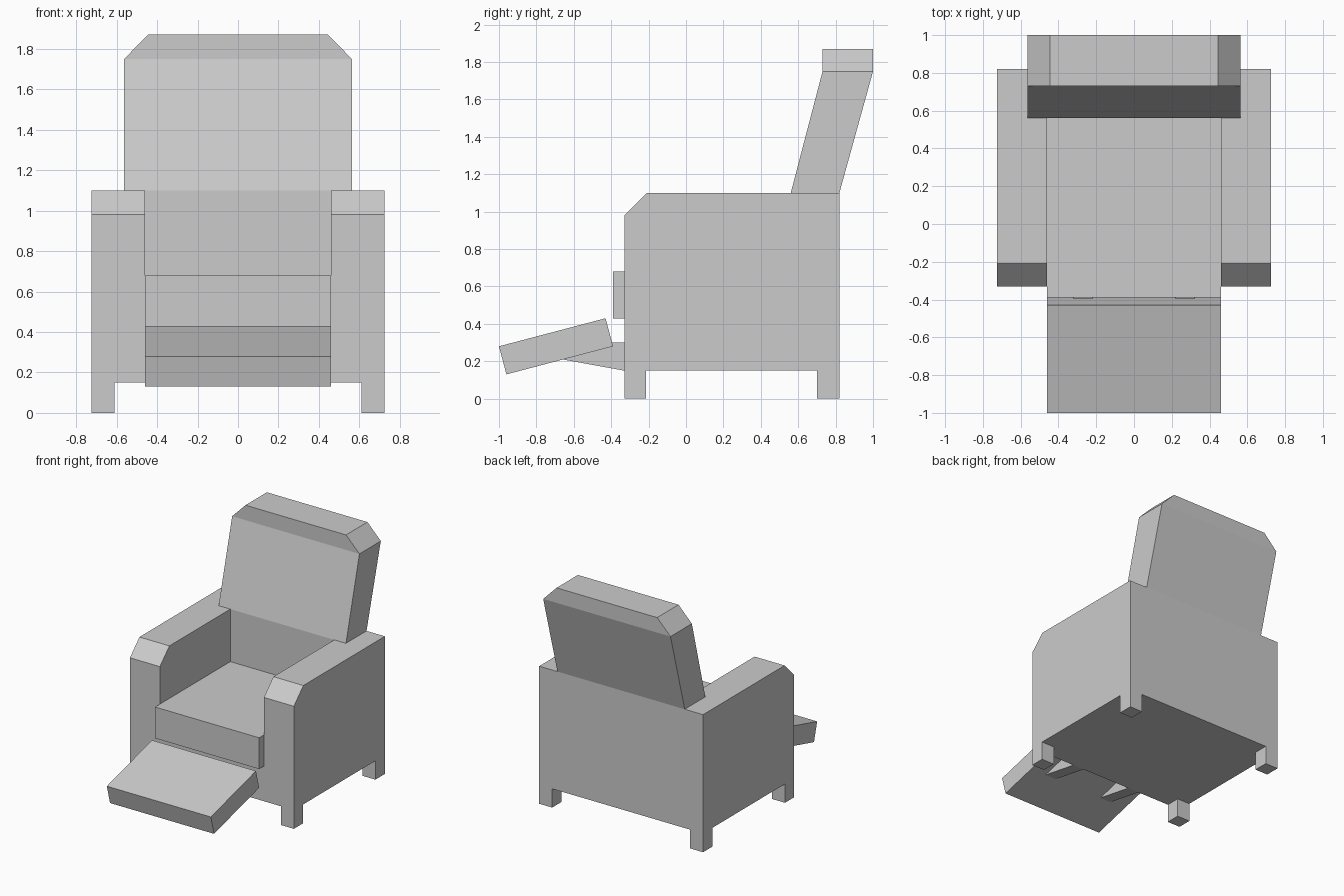
import bpy

if "Cube" in bpy.data.objects:
    bpy.data.objects.remove(bpy.data.objects["Cube"])

def make(name, verts, faces):
    mesh = bpy.data.meshes.new(name)
    mesh.from_pydata(verts, [], faces)
    obj = bpy.data.objects.new(name, mesh)
    bpy.context.collection.objects.link(obj)
    return obj

def extrude_x(name, profile, x0, x1):
    """Extrude a (y, z) profile, listed counter-clockwise seen from +x."""
    n = len(profile)
    verts = [(x, y, z) for x in (x0, x1) for y, z in profile]
    faces = [tuple(reversed(range(n))), tuple(range(n, 2 * n))]
    faces += [(i, (i + 1) % n, n + (i + 1) % n, n + i) for i in range(n)]
    return make(name, verts, faces)

def box(name, x0, x1, y0, y1, z0, z1):
    return extrude_x(name, [(y0, z0), (y1, z0), (y1, z1), (y0, z1)], x0, x1)

W = 0.725    # half width of the body
S = 0.46     # half width of the seat

# Body: chamfered side profile with the seat space cut out between the arms
body = extrude_x("body_with_arms", [(-0.33, 0.15), (0.82, 0.15), (0.82, 1.10),
                                    (-0.21, 1.10), (-0.33, 0.98)], -W, W)
cutter = box("seat_space_cutter", -S, S, -0.6, 0.56, 0.43, 1.3)
cutter.hide_render = True
cut = body.modifiers.new("seat_space", "BOOLEAN")
cut.operation, cut.solver, cut.object = "DIFFERENCE", "EXACT", cutter
bpy.context.view_layer.objects.active = body
bpy.ops.object.modifier_apply(modifier=cut.name)
bpy.data.objects.remove(cutter)

# Seat cushion, standing slightly proud of the front
box("seat", -S, S, -0.39, 0.56, 0.43, 0.68)

# Legs at the four corners and footrest brackets, mirrored left and right
for side, s in (("left", -1), ("right", 1)):
    xa, xb = sorted((s * 0.61, s * W))
    box(f"front_leg_{side}", xa, xb, -0.33, -0.215, 0, 0.15)
    box(f"back_leg_{side}", xa, xb, 0.70, 0.82, 0, 0.15)
    xa, xb = sorted((s * 0.22, s * 0.32))
    extrude_x(f"footrest_bracket_{side}", [(-0.33, 0.15), (-0.33, 0.30),
                                           (-0.45, 0.30), (-0.66, 0.21)], xa, xb)

# Tilted footrest
extrude_x("footrest", [(-1.0, 0.28), (-0.96, 0.13), (-0.39, 0.28), (-0.43, 0.43)], -S, S)

# Reclined backrest: stacked rectangles (half width, front y, back y, z)
levels = [(0.563, 0.56, 0.82, 1.10), (0.563, 0.73, 1.0, 1.75), (0.445, 0.73, 1.0, 1.87)]
verts = [v for h, f, b, z in levels
         for v in ((-h, f, z), (h, f, z), (h, b, z), (-h, b, z))]
faces = [(3, 2, 1, 0), (8, 9, 10, 11)]
for k in (0, 4):
    faces += [(k + i, k + (i + 1) % 4, k + 4 + (i + 1) % 4, k + 4 + i) for i in range(4)]
make("backrest", verts, faces)
